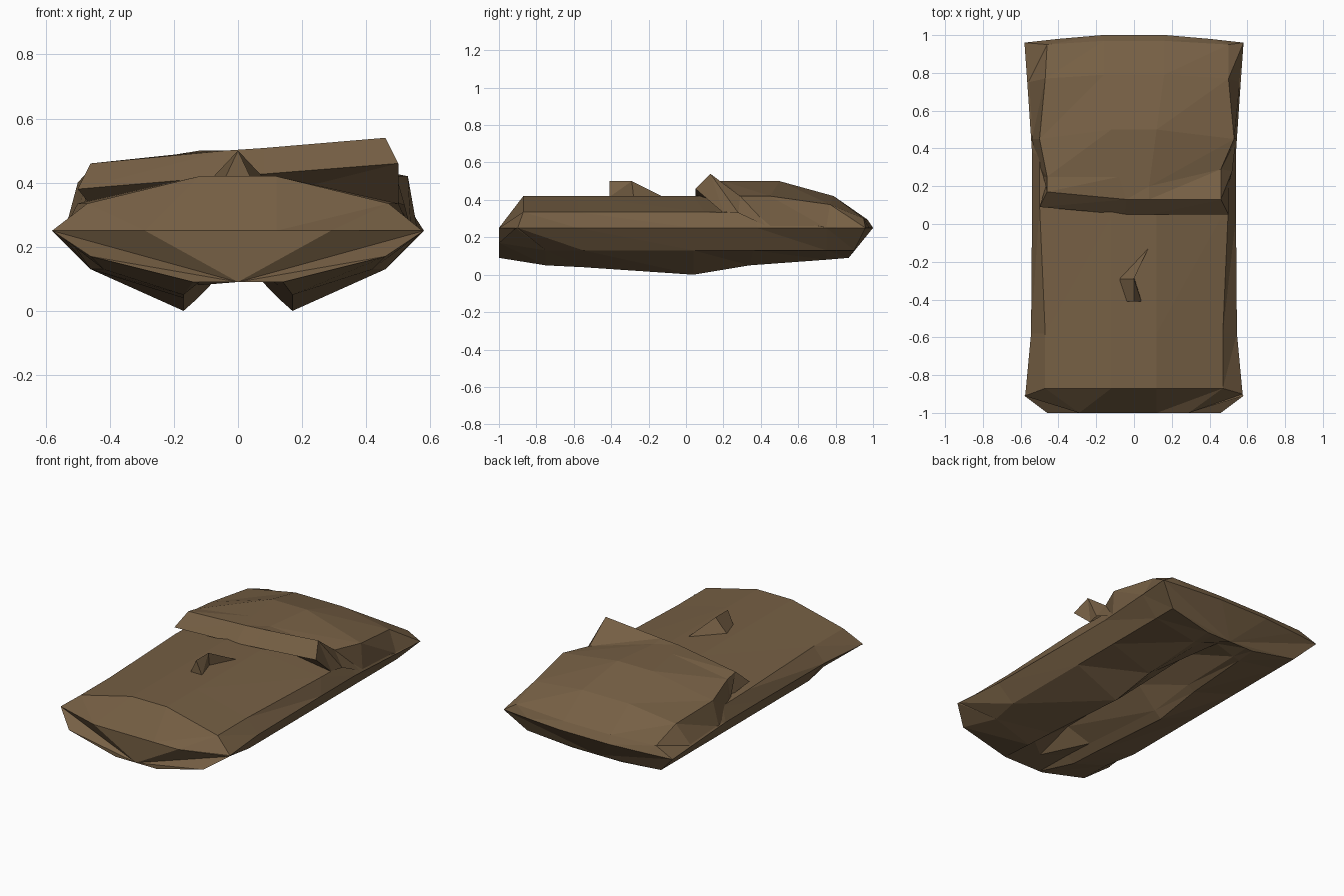
import bpy, bmesh

brown = bpy.data.materials.new("weathered_brown")
brown.diffuse_color = (0.18, 0.115, 0.058, 1)


def make(name, bm):
    bmesh.ops.remove_doubles(bm, verts=bm.verts, dist=0.0005)
    bmesh.ops.recalc_face_normals(bm, faces=bm.faces)
    me = bpy.data.meshes.new(name)
    bm.to_mesh(me)
    bm.free()
    me.materials.append(brown)
    ob = bpy.data.objects.new(name, me)
    bpy.context.collection.objects.link(ob)
    return ob


def loft(bm, rings, closed):
    """Skin triangles between rings of equal length; returns the vertex rings."""
    vs = [[bm.verts.new(p) for p in r] for r in rings]
    for a, b in zip(vs, vs[1:]):
        n = len(a)
        for i in range(n if closed else n - 1):
            j = (i + 1) % n
            bm.faces.new((a[i], a[j], b[j]))
            bm.faces.new((a[i], b[j], b[i]))
    bmesh.ops.dissolve_degenerate(bm, dist=0.0005, edges=bm.edges)
    return vs


def full_ring(half):
    """Mirror a half section (top to bottom, last point on the centre line)."""
    return half + [(-x, y, z) for x, y, z in reversed(half[:-1])]


# Hull: half sections from nose to tail
# (deck, shoulder, side ridge, lower side, runner, runner inside, channel roof)
sections = [
    [(.12, -1, .25), (.29, -1, .25), (.58, -.91, .25), (.46, -1, .17),
     (.14, -1, .09), (.12, -1, .09), (0, -1, .09)],
    [(.12, -.87, .42), (.47, -.87, .335), (.575, -.9, .25), (.42, -.75, .13),
     (.17, -.75, .05), (.125, -.75, .09), (0, -.85, .09)],
    [(.12, -.58, .42), (.47, -.58, .335), (.545, -.58, .25), (.46, -.55, .13),
     (.17, -.55, .04), (.125, -.55, .08), (0, -.6, .17)],
    [(.12, .04, .42), (.5, .1, .335), (.54, .04, .25), (.46, .04, .13),
     (.17, .04, 0), (.125, .04, .04), (0, .04, .17)],
    [(.12, .36, .42), (.5, .36, .33), (.54, .38, .25), (.46, .36, .13),
     (.17, .34, .05), (.125, .34, .08), (0, .5, .17)],
    [(.12, .75, .38), (.46, .75, .32), (.565, .75, .25), (.46, .75, .13),
     (.17, .75, .08), (.125, .75, .09), (0, .75, .13)],
    [(.17, 1, .25), (.4, .98, .25), (.58, .96, .25), (.46, .9, .13),
     (.17, .87, .09), (.12, .87, .09), (0, .87, .09)],
]
bm = bmesh.new()
rings = loft(bm, [full_ring(s) for s in sections], True)
for r in (rings[0], rings[-1]):
    # end caps, fanned from the centre of the underside
    live = [v for v in r if v.is_valid]
    k = len(live) // 2
    for i in range(len(live)):
        j = (i + 1) % len(live)
        if k not in (i, j):
            bm.faces.new((live[k], live[i], live[j]))
make("hull", bm)

# Rear cover: lopsided shell with a raised overhanging front lip
cover = [
    [(-.46, .22, .33), (-.46, .22, .33), (-.1, .22, .36), (.1, .22, .36), (.5, .2, .33), (.5, .2, .33)],
    [(-.46, .22, .33), (-.5, .09, .38), (-.05, .05, .418), (.08, .05, .427), (.5, .05, .46), (.5, .2, .335)],
    [(-.48, .25, .33), (-.46, .17, .46), (-.04, .13, .5), (.08, .13, .508), (.46, .13, .54), (.5, .2, .335)],
    [(-.5, .3, .31), (-.46, .25, .445), (-.08, .25, .5), (.08, .2, .5), (.46, .29, .42), (.52, .28, .33)],
    [(-.54, .45, .25), (-.5, .45, .4), (-.12, .5, .5), (.12, .5, .5), (.53, .45, .42), (.54, .45, .25)],
    [(-.56, .75, .25), (-.47, .77, .37), (-.16, .79, .42), (.16, .79, .42), (.5, .77, .375), (.56, .75, .25)],
    [(-.58, .96, .25), (-.46, .95, .3), (-.16, .97, .295), (.16, .97, .295), (.5, .95, .3), (.58, .96, .25)],
    [(-.58, .96, .25), (-.4, .98, .25), (-.17, 1, .25), (.17, 1, .25), (.4, .98, .25), (.58, .96, .25)],
]
bm = bmesh.new()
loft(bm, cover, False)
make("rear_cover", bm)

# Small fin on the front deck
bm = bmesh.new()
a, b, c, d, e, t, u = [bm.verts.new(p) for p in (
    (-.04, -.41, .415), (.04, -.41, .415), (0, -.28, .415), (.08, -.12, .415),
    (-.08, -.29, .415), (0, -.41, .5), (0, -.29, .5))]
for f in ((a, b, t), (b, u, t), (b, c, u), (c, d, u), (d, e, u), (e, a, t, u), (a, e, d, c, b)):
    bm.faces.new(f)
make("deck_fin", bm)
